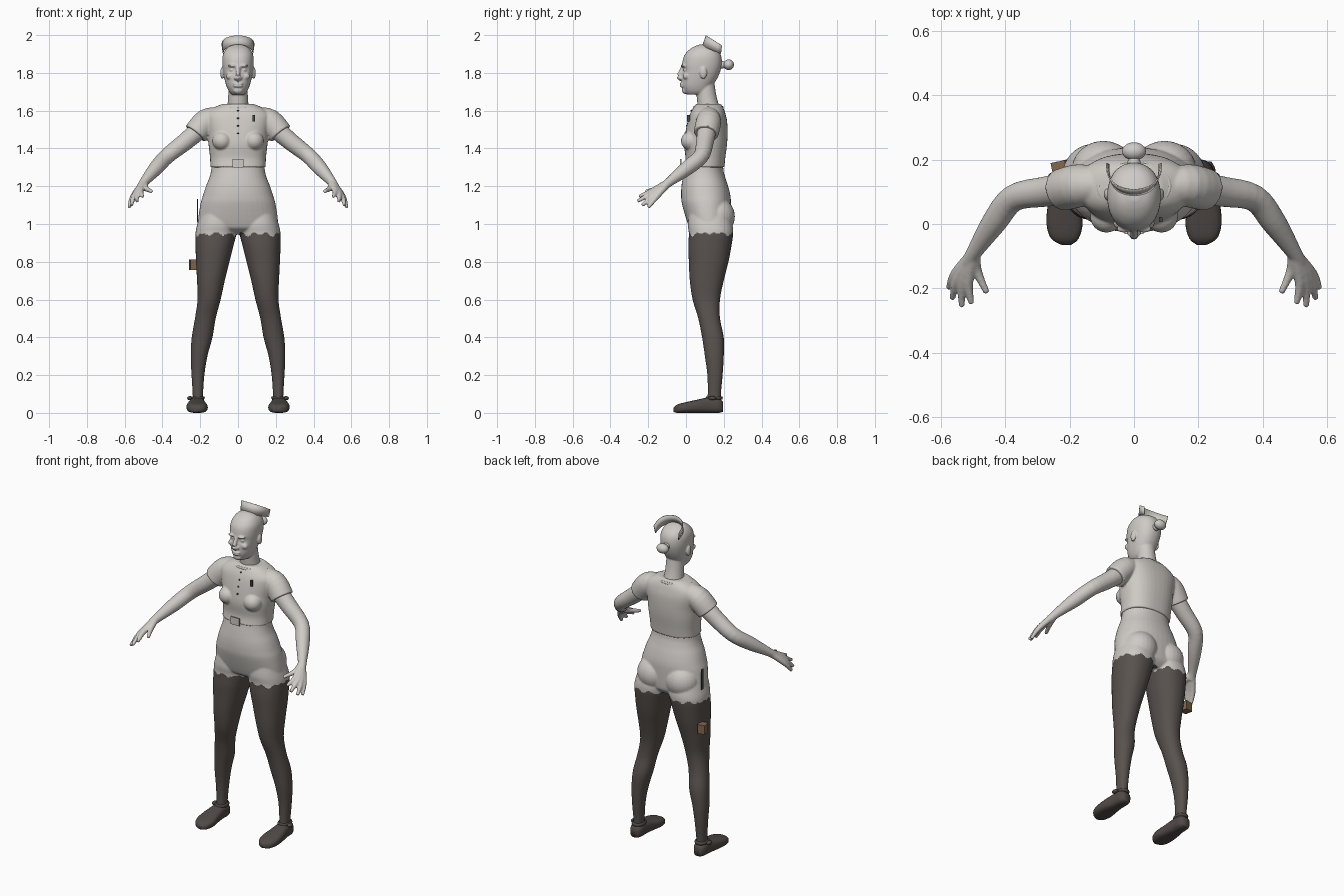
import bpy, bmesh
from math import sin, cos, pi, copysign, exp
from mathutils import Vector, Matrix

if "Cube" in bpy.data.objects:
    bpy.data.objects.remove(bpy.data.objects["Cube"], do_unlink=True)


def material(name, rgb):
    m = bpy.data.materials.new(name)
    m.use_nodes = True
    m.diffuse_color = (*rgb, 1)
    m.node_tree.nodes["Principled BSDF"].inputs["Base Color"].default_value = (*rgb, 1)
    return m


SKIN = material("pale skin", (.62, .59, .56))
CLOTH = material("cream cloth", (.62, .59, .55))
STOCKING = material("dark stocking", (.10, .085, .077))
SHOE = material("shoe leather", (.08, .068, .062))
WOOD = material("brown box", (.23, .14, .075))
METAL = material("dark metal", (.06, .06, .06))


def resample(rows, n=4):
    """Catmull-Rom interpolation between rows of numbers."""
    out = []
    for i in range(len(rows) - 1):
        quad = [rows[max(i - 1, 0)], rows[i], rows[i + 1], rows[min(i + 2, len(rows) - 1)]]
        for k in range(n):
            t = k / n
            out.append([.5 * (2 * b + (c - a) * t + (2 * a - 5 * b + 4 * c - d) * t * t
                              + (3 * b - a - 3 * c + d) * t ** 3) for a, b, c, d in zip(*quad)])
    return out + [list(rows[-1])]


def bridge(bm, rings):
    """Closed skin over a list of point rings."""
    loops = [[bm.verts.new(p) for p in ring] for ring in rings]
    n = len(loops[0])
    for a, b in zip(loops, loops[1:]):
        for i in range(n):
            bm.faces.new((a[i], a[(i + 1) % n], b[(i + 1) % n], b[i]))
    bm.faces.new(loops[0][::-1])
    bm.faces.new(loops[-1])


def loft(bm, rows, side=1, power=2.2, along_y=False, seg=40):
    """Rows: position, then low and high limits on the two other axes."""
    rings = []
    for c, a0, a1, b0, b1 in resample(rows):
        ring = []
        for i in range(seg):
            u, v = cos(2 * pi * i / seg), sin(2 * pi * i / seg)
            u, v = (copysign(abs(w) ** (2 / power), w) for w in (u, v))
            a = side * ((a0 + a1) / 2 + u * (a1 - a0) / 2)
            b = (b0 + b1) / 2 + v * (b1 - b0) / 2
            ring.append((a, c, b) if along_y else (a, b, c))
        rings.append(ring)
    bridge(bm, rings)


def tube(bm, rows, side=1, seg=20):
    """Rows: x, y, z, radius."""
    path = resample(rows)
    pts = [Vector((side * p[0], p[1], p[2])) for p in path]
    rings = []
    for i, p in enumerate(pts):
        d = pts[min(i + 1, len(pts) - 1)] - pts[max(i - 1, 0)]
        q = d.to_track_quat('Z', 'Y')
        rings.append([p + q @ Vector((cos(2 * pi * k / seg), sin(2 * pi * k / seg), 0)) * path[i][3]
                      for k in range(seg)])
    bridge(bm, rings)


def ball(bm, centre, size):
    bmesh.ops.create_uvsphere(bm, u_segments=24, v_segments=16, radius=1,
                              matrix=Matrix.Translation(centre) @ Matrix.Diagonal((*size, 1)))


def finish(name, bm, mats, voxel=0, rule=None, smooth=True):
    bmesh.ops.recalc_face_normals(bm, faces=bm.faces[:])
    mesh = bpy.data.meshes.new(name)
    bm.to_mesh(mesh)
    bm.free()
    obj = bpy.data.objects.new(name, mesh)
    bpy.context.collection.objects.link(obj)
    if voxel:  # fuse the overlapping volumes
        fuse = obj.modifiers.new("fuse", 'REMESH')
        fuse.mode, fuse.voxel_size = 'VOXEL', voxel
        relax = obj.modifiers.new("relax", 'SMOOTH')
        relax.factor, relax.iterations = .5, 4
        graph = bpy.context.evaluated_depsgraph_get()
        fused = bpy.data.meshes.new_from_object(obj.evaluated_get(graph))
        obj.modifiers.clear()
        obj.data = mesh = fused
    mesh.materials.clear()
    for m in mats:
        mesh.materials.append(m)
    for p in mesh.polygons:
        p.use_smooth = smooth
        p.material_index = rule(p.center) if rule else 0
    return obj


def box(name, centre, size, mat, turn=0):
    bm = bmesh.new()
    bmesh.ops.create_cube(bm, size=1, matrix=Matrix.Translation(centre)
                          @ Matrix.Rotation(turn, 4, 'Z') @ Matrix.Diagonal((*size, 1)))
    return finish(name, bm, [mat], smooth=False)


# Body: hips, legs, arms and hands
bm = bmesh.new()
hips = [(.945, .1, .08, .2), (.97, .19, .03, .225), (1.0, .212, .01, .235), (1.1, .2, -.02, .238),
        (1.15, .186, -.026, .235), (1.2, .17, -.024, .223), (1.25, .15, -.016, .207),
        (1.3, .141, -.006, .197), (1.4, .14, .01, .2), (1.5, .13, .03, .19)]
loft(bm, [(z, -w, w, f, b) for z, w, f, b in hips])
leg = [(1.08, .03, .19, .02, .22), (1.0, .005, .215, .01, .245), (.95, .008, .225, .015, .25),
       (.88, .025, .225, .012, .24), (.8, .045, .222, .015, .225), (.7, .07, .217, .02, .2),
       (.6, .092, .214, .035, .18), (.5, .118, .228, .065, .18), (.4, .135, .245, .085, .2),
       (.3, .162, .25, .1, .2), (.2, .178, .246, .113, .194), (.1, .185, .24, .115, .185),
       (.04, .185, .24, .11, .185)]
arm = [(.15, .12, 1.55, .045), (.21, .11, 1.495, .05), (.28, .1, 1.435, .047), (.375, .08, 1.36, .042),
       (.435, .005, 1.295, .039), (.495, -.085, 1.225, .025), (.515, -.12, 1.195, .022)]
WRIST = (.497, -.09, 1.222)
fingers = [((.556, -.155, 1.145), (.576, -.2, 1.088)), ((.547, -.17, 1.155), (.565, -.232, 1.098)),
           ((.533, -.178, 1.165), (.535, -.257, 1.12)), ((.515, -.18, 1.175), (.505, -.248, 1.145)),
           ((.488, -.145, 1.19), (.457, -.215, 1.172))]
for s in (1, -1):
    loft(bm, leg, s)
    tube(bm, arm, s)
    ball(bm, (s * .095, .165, 1.04), (.1, .094, .1))
    for knuckle, tip in fingers:
        tube(bm, [(*WRIST, .02), (*knuckle, .0155), (*tip, .0095)], s, 12)


def stocking_rule(c):
    return int(c.z < .945 + .007 * sin(c.x * 95) + .004 * sin(c.y * 140))


finish("body", bm, [SKIN, STOCKING], .0055, stocking_rule)

# Blouse with bust and short sleeves
bm = bmesh.new()
blouse = [(1.3, .147, -.011, .203), (1.35, .148, -.003, .208), (1.42, .156, -.01, .217),
          (1.48, .16, -.004, .22), (1.54, .172, .008, .218), (1.58, .172, .02, .21),
          (1.61, .14, .035, .2), (1.635, .085, .052, .185)]
loft(bm, [(z, -w, w, f, b) for z, w, f, b in blouse], power=2.4)
for s in (1, -1):
    ball(bm, (s * .085, .025, 1.44), (.052, .052, .05))
    tube(bm, [(.09, .12, 1.57, .05), (.165, .12, 1.545, .066), (.225, .106, 1.478, .066)], s, 28)
finish("blouse", bm, [CLOTH], .0055)

# Collar
bpy.ops.mesh.primitive_torus_add(location=(0, .118, 1.618), major_radius=.11, minor_radius=.008,
                                 major_segments=40, minor_segments=8)
collar = bpy.context.object
collar.name = "collar"
collar.scale.y = .68
collar.data.materials.append(CLOTH)
bpy.ops.object.shade_smooth()

# Head with face and neck
bm = bmesh.new()
skull = [(1.685, .032, .005, .1), (1.7, .047, -.008, .125), (1.73, .061, -.02, .14),
         (1.77, .072, -.022, .165), (1.81, .079, -.021, .182), (1.85, .083, -.02, .19),
         (1.89, .081, -.01, .186), (1.92, .068, .014, .168), (1.94, .047, .045, .135),
         (1.95, .018, .072, .108)]
loft(bm, [(z, -w, w, f, b) for z, w, f, b in skull], seg=64)
for v in bm.verts:  # eye sockets
    if v.co.y < .06:
        d = ((abs(v.co.x) - .032) / .02) ** 2 + ((v.co.z - 1.815) / .014) ** 2
        v.co.y += .012 * exp(-d)
tube(bm, [(0, .13, 1.55, .07), (0, .118, 1.62, .057), (0, .108, 1.68, .052), (0, .1, 1.75, .05)], seg=32)
tube(bm, [(0, -.012, 1.84, .01), (0, -.025, 1.81, .011), (0, -.037, 1.78, .0135), (0, -.02, 1.765, .012)])
ball(bm, (0, -.004, 1.708), (.026, .018, .02))
for z in (1.73, 1.743):
    ball(bm, (0, -.02, z), (.026, .013, .0062))
for s in (1, -1):
    ball(bm, (s * .031, -.014, 1.838), (.024, .013, .008))
    ball(bm, (s * .031, -.002, 1.815), (.014, .012, .01))
    ball(bm, (s * .042, .002, 1.782), (.022, .018, .018))
    ball(bm, (s * .013, -.027, 1.772), (.009, .012, .009))
    ball(bm, (s * .083, .092, 1.8), (.011, .019, .032))
finish("head", bm, [SKIN], .0042)

# Hair bun
bm = bmesh.new()
ball(bm, (0, .226, 1.843), (.037, .028, .028))
ball(bm, (0, .19, 1.843), (.02, .025, .02))
finish("hair_bun", bm, [SKIN])

# Cap: a curved upright band across the crown
bm = bmesh.new()
arc = []
for i in range(25):
    a = pi * i / 24
    low = (.08 * cos(a), .185 - .1 * sin(a) ** .7, 1.9 + .042 * sin(a) ** .7)
    high = (.087 * cos(a), .19 - .085 * sin(a) ** .7, 1.945 + .053 * sin(a) ** .7)
    arc.append((bm.verts.new(low), bm.verts.new(high)))
for (a, b), (c, d) in zip(arc, arc[1:]):
    bm.faces.new((a, c, d, b))
cap = finish("cap", bm, [CLOTH])
cap.modifiers.new("thickness", 'SOLIDIFY').thickness = .004

# Shoes with ankle straps
shoe = [(-.065, .195, .225, .005, .028), (-.045, .172, .258, 0, .045), (0, .16, .272, 0, .057),
        (.06, .168, .268, 0, .07), (.12, .175, .257, 0, .082), (.17, .177, .253, 0, .08),
        (.195, .19, .24, .005, .06)]
strap = [(.072, .179, .247, .107, .192), (.08, .176, .25, .104, .195), (.088, .179, .247, .107, .192)]
for s, label in ((1, "left"), (-1, "right")):
    bm = bmesh.new()
    loft(bm, shoe, s, 2.8, along_y=True, seg=28)
    loft(bm, strap, s)
    ball(bm, (s * .255, .14, .078), (.014, .02, .011))
    finish(label + "_shoe", bm, [SHOE])

# Small fittings
box("belt_buckle", (0, -.028, 1.322), (.06, .006, .045), CLOTH)
box("pocket_pen", (.083, .013, 1.56), (.012, .014, .035), METAL)
box("hip_blade", (-.215, .15, 1.07), (.005, .02, .125), METAL)
box("thigh_box", (-.233, .172, .785), (.045, .045, .055), WOOD, .2)
for i, (y, z) in enumerate([(.027, 1.6), (.012, 1.56), (.003, 1.52), (-.005, 1.48)]):
    bm = bmesh.new()
    ball(bm, (0, y, z), (.005, .004, .005))
    finish("button_%d" % (i + 1), bm, [METAL])
